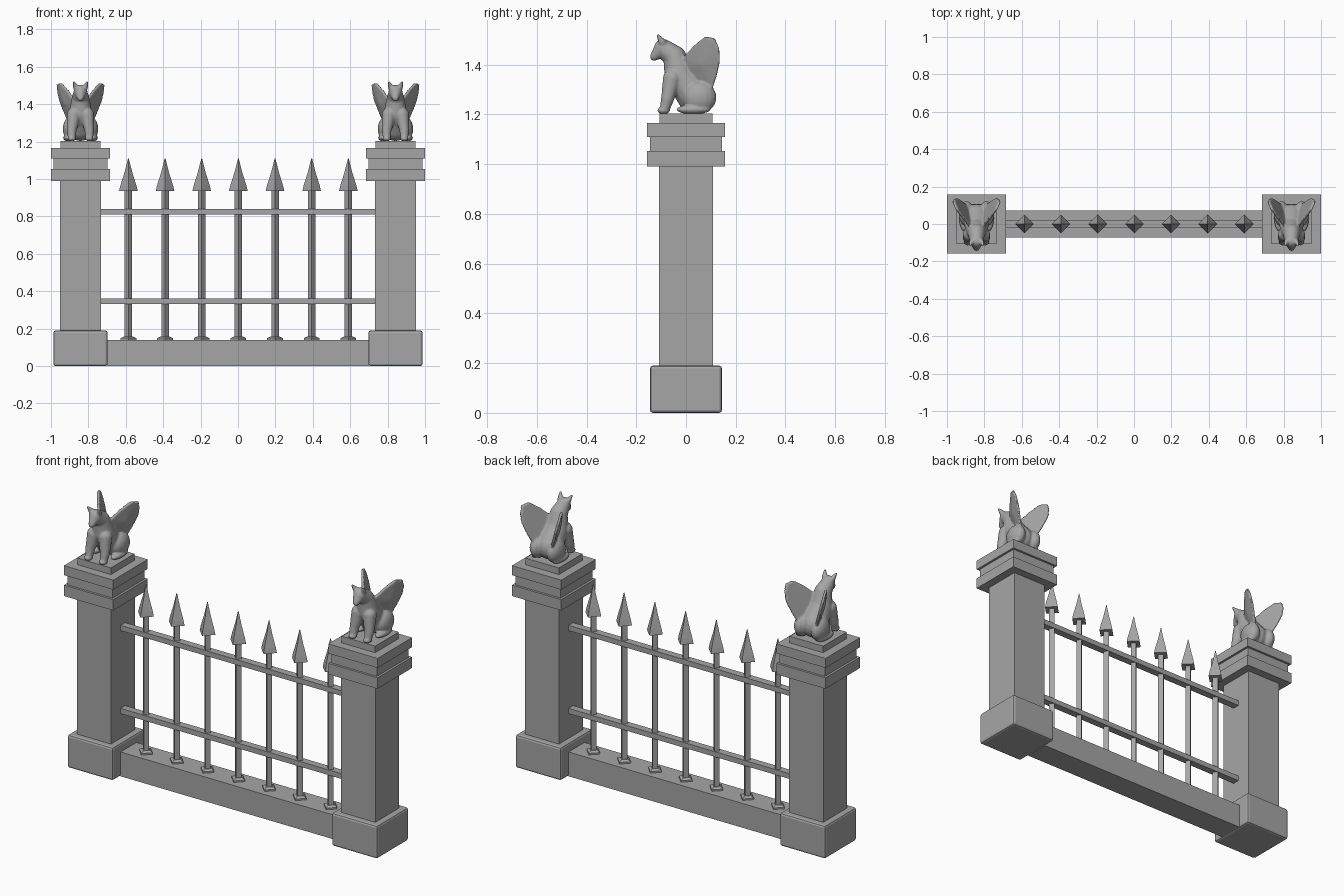
import bpy, bmesh, math
from mathutils import Matrix, Vector

if "Cube" in bpy.data.objects:
    bpy.data.objects.remove(bpy.data.objects["Cube"])

stone = bpy.data.materials.new("grey stone")
stone.diffuse_color = (0.38, 0.38, 0.38, 1)
stone.use_nodes = True
stone.node_tree.nodes["Principled BSDF"].inputs["Base Color"].default_value = stone.diffuse_color


def finish(name, bm):
    bmesh.ops.recalc_face_normals(bm, faces=bm.faces)
    me = bpy.data.meshes.new(name)
    bm.to_mesh(me)
    bm.free()
    me.materials.append(stone)
    ob = bpy.data.objects.new(name, me)
    bpy.context.collection.objects.link(ob)
    return ob


def box(name, x0, x1, y0, y1, z0, z1, bevel=0):
    bm = bmesh.new()
    m = Matrix.Translation(((x0 + x1) / 2, (y0 + y1) / 2, (z0 + z1) / 2)) @ Matrix.Diagonal((x1 - x0, y1 - y0, z1 - z0, 1))
    bmesh.ops.create_cube(bm, size=1, matrix=m)
    ob = finish(name, bm)
    if bevel:
        mod = ob.modifiers.new("bevel", 'BEVEL')
        mod.width, mod.segments = bevel, 2
    return ob


def lathe(bm, x, profile, sides):
    """Stack of polygon rings (radius, z) around a vertical axis, closed at both ends."""
    rings = [[bm.verts.new((x + r * math.cos(2 * math.pi * i / sides), r * math.sin(2 * math.pi * i / sides), z))
              for i in range(sides)] for r, z in profile]
    for a, b in zip(rings, rings[1:]):
        for i in range(sides):
            j = (i + 1) % sides
            bm.faces.new((a[i], a[j], b[j], b[i]))
    bm.faces.new(rings[0][::-1])
    bm.faces.new(rings[-1])


def ball(bm, c, r):
    r = r if isinstance(r, tuple) else (r, r, r)
    bmesh.ops.create_uvsphere(bm, u_segments=16, v_segments=10, radius=1,
                              matrix=Matrix.Translation(c) @ Matrix.Diagonal((*r, 1)))


def limb(bm, *pts):
    """Tapered tube through (x, y, z, radius) points, made of overlapping balls."""
    for a, b in zip(pts, pts[1:]):
        for i in range(9):
            p = Vector(a).lerp(Vector(b), i / 8)
            ball(bm, p[:3], p[3])


def wing(bm, s):
    outline = [(-.01, 1.43), (.03, 1.475), (.077, 1.513), (.115, 1.507), (.134, 1.465), (.136, 1.41),
               (.122, 1.35), (.105, 1.30), (.06, 1.28), (.02, 1.33), (-.02, 1.38)]

    def at(y, z, off):
        return bm.verts.new((s * (.034 + .28 * (z - 1.4) + .5 * y + off), y, z))
    inner = [at(y, z, -.008) for y, z in outline]
    outer = [at(y, z, .008) for y, z in outline]
    ci, co = at(.06, 1.4, -.008), at(.06, 1.4, .022)
    for i in range(len(outline)):
        j = (i + 1) % len(outline)
        bm.faces.new((inner[i], inner[j], ci))
        bm.faces.new((outer[j], outer[i], co))
        bm.faces.new((inner[j], inner[i], outer[i], outer[j]))


def gargoyle(name, x):
    bm = bmesh.new()
    # haunches, torso, neck, head, snout
    limb(bm, (0, .035, 1.275, .072), (0, -.025, 1.355, .062), (0, -.045, 1.43, .047),
         (0, -.092, 1.468, .036), (0, -.128, 1.432, .017))
    for s in (-1, 1):
        limb(bm, (s * .035, -.055, 1.345, .038), (s * .047, -.075, 1.26, .026), (s * .047, -.085, 1.225, .021))
        ball(bm, (s * .047, -.09, 1.216), (.022, .026, .015))
        ball(bm, (s * .053, .055, 1.268), (.042, .068, .064))
        ball(bm, (s * .065, .03, 1.22), (.028, .07, .019))
        limb(bm, (s * .024, -.095, 1.49, .016), (s * .036, -.113, 1.518, .006))
        wing(bm, s)
    bmesh.ops.translate(bm, verts=bm.verts, vec=(x, 0, 0))
    ob = finish(name, bm)
    rm = ob.modifiers.new("fuse", 'REMESH')
    rm.mode, rm.voxel_size, rm.use_smooth_shade = 'VOXEL', 0.005, True
    sm = ob.modifiers.new("soften", 'SMOOTH')
    sm.factor, sm.iterations = 0.5, 4


# pillars with stepped caps and winged statues
for side, cx in (("left", -.842), ("right", .842)):
    def block(part, h, z0, z1, bevel=0):
        box(f"{side}_{part}", cx - h, cx + h, -h, h, z0, z1, bevel)
    block("pillar_base", .145, 0, .19, .012)
    block("pillar_shaft", .109, .19, .99)
    block("cap_lower_slab", .157, .99, 1.053)
    block("cap_band", .144, 1.053, 1.11)
    block("cap_upper_slab", .157, 1.11, 1.165)
    block("statue_plinth", .107, 1.165, 1.203)
    gargoyle(f"{side}_gargoyle", cx)

# low wall and rails
box("low_wall", -.70, .70, -.072, .072, 0, .14)
for name, z in (("lower_rail", .332), ("upper_rail", .81)):
    box(name, -.735, .735, -.021, .021, z, z + .03)

# pickets: foot, rod and spear head
for i in range(7):
    x = .002 + (i - 3) * .196
    bm = bmesh.new()
    lathe(bm, x, [(.042, .14), (.042, .149), (.024, .158)], 4)
    lathe(bm, x, [(.02, .15), (.02, .94)], 4)
    lathe(bm, x, [(.05, .935), (.043, .965), (.021, 1.035), (.002, 1.11)], 4)
    finish(f"picket_{i + 1}", bm)
